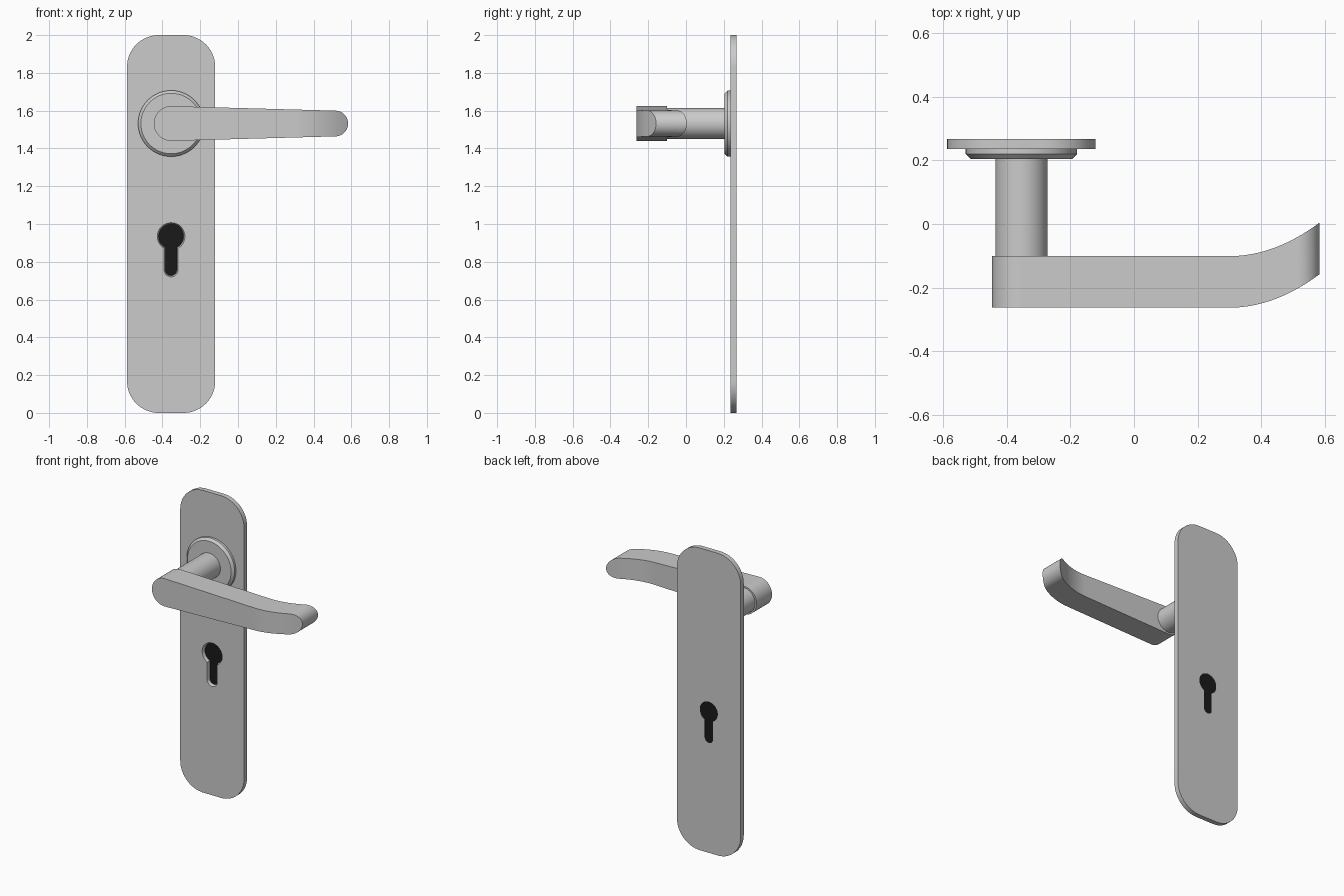
import bpy, bmesh
from math import sin, cos, pi, asin, sqrt

if "Cube" in bpy.data.objects:
    bpy.data.objects.remove(bpy.data.objects["Cube"])

CX, LEVER_Z, KEY_Z = -0.354, 1.532, 0.934


def finish(name, bm):
    bmesh.ops.remove_doubles(bm, verts=bm.verts, dist=1e-5)
    bmesh.ops.recalc_face_normals(bm, faces=bm.faces)
    me = bpy.data.meshes.new(name)
    bm.to_mesh(me)
    bm.free()
    ob = bpy.data.objects.new(name, me)
    bpy.context.collection.objects.link(ob)
    return ob


def smooth(ob):
    bpy.ops.object.select_all(action='DESELECT')
    ob.select_set(True)
    bpy.context.view_layer.objects.active = ob
    bpy.ops.object.shade_smooth_by_angle(angle=0.5)


def loft(name, sections):
    """Capped solid through (outline of x,z points, y) sections."""
    bm = bmesh.new()
    rings = [[bm.verts.new((x, y, z)) for x, z in pts] for pts, y in sections]
    n = len(rings[0])
    for a, b in zip(rings, rings[1:]):
        for i in range(n):
            j = (i + 1) % n
            bm.faces.new((a[i], a[j], b[j], b[i]))
    bm.faces.new(rings[0])
    bm.faces.new(rings[-1])
    return finish(name, bm)


def arc(cx, cz, r, a0, a1, n):
    return [(cx + r * cos(a0 + (a1 - a0) * i / n), cz + r * sin(a0 + (a1 - a0) * i / n))
            for i in range(n + 1)]


def disc(r):
    return arc(CX, LEVER_Z, r, 0, 2 * pi, 64)[:-1]


def keyhole(d):
    r, w = 0.066 + d, 0.030 + d
    a = asin(w / r)
    return (arc(CX, KEY_Z, r, -pi / 2 + a, 1.5 * pi - a, 40)
            + arc(CX, 0.757, w, pi, 2 * pi, 16))


# Rounded back plate
W, R = 0.2335, 0.168
outline = []
for k, (sx, z) in enumerate([(1, 2 - R), (-1, 2 - R), (-1, R), (1, R)]):
    outline += arc(CX + sx * (W - R), z, R, k * pi / 2, (k + 1) * pi / 2, 16)
plate = loft("back_plate", [(outline, 0.235), (outline, 0.267)])

# Flared keyhole cut through the plate
cutter = loft("keyhole_cutter", [(keyhole(0.007), 0.23), (keyhole(0.007), 0.235),
                                 (keyhole(0), 0.255), (keyhole(0), 0.28)])
cutter.hide_render = True
mod = plate.modifiers.new("keyhole", 'BOOLEAN')
mod.operation, mod.solver, mod.object = 'DIFFERENCE', 'EXACT', cutter
bpy.context.view_layer.objects.active = plate
bpy.ops.object.modifier_apply(modifier=mod.name)
bpy.data.objects.remove(cutter)
smooth(plate)

# Black lock cylinder set back in the keyhole
lock = loft("lock_cylinder", [(keyhole(0), 0.254), (keyhole(0), 0.266)])
black = bpy.data.materials.new("black")
black.diffuse_color = (0.01, 0.01, 0.01, 1)
black.use_nodes = True
black.node_tree.nodes["Principled BSDF"].inputs["Base Color"].default_value = black.diffuse_color
lock.data.materials.append(black)
smooth(lock)

# Chamfered rose and round neck
smooth(loft("rose", [(disc(0.160), 0.205), (disc(0.175), 0.220), (disc(0.175), 0.235)]))
smooth(loft("neck", [(disc(0.082), -0.11), (disc(0.082), 0.21)]))

# Lever: tapered bar with round ends, tip curving back to the door
X1, R0, R1, BEND = 0.515, 0.092, 0.068, 0.30
stations = [(CX - R0 * cos(t), R0 * sin(t)) for t in (i * pi / 40 for i in range(21))]
straight = [CX + (BEND - CX) * i / 6 for i in range(1, 7)]
straight += [BEND + (X1 - BEND) * i / 14 for i in range(1, 14)]
stations += [(x, R0 + (R1 - R0) * (x - CX) / (X1 - CX)) for x in straight]
stations += [(X1 + R1 * sin(t), R1 * cos(t)) for t in (i * pi / 40 for i in range(21))]

bm = bmesh.new()
rings = []
for x, h in stations:
    u = max(0, x - BEND) / (X1 + R1 - BEND)
    dy = 0.105 * u * u
    rings.append([bm.verts.new((x, y + dy, LEVER_Z + s * h))
                  for y, s in ((-0.263, -1), (-0.101, -1), (-0.101, 1), (-0.263, 1))])
for a, b in zip(rings, rings[1:]):
    for i in range(4):
        j = (i + 1) % 4
        bm.faces.new((a[i], a[j], b[j], b[i]))
smooth(finish("lever", bm))
